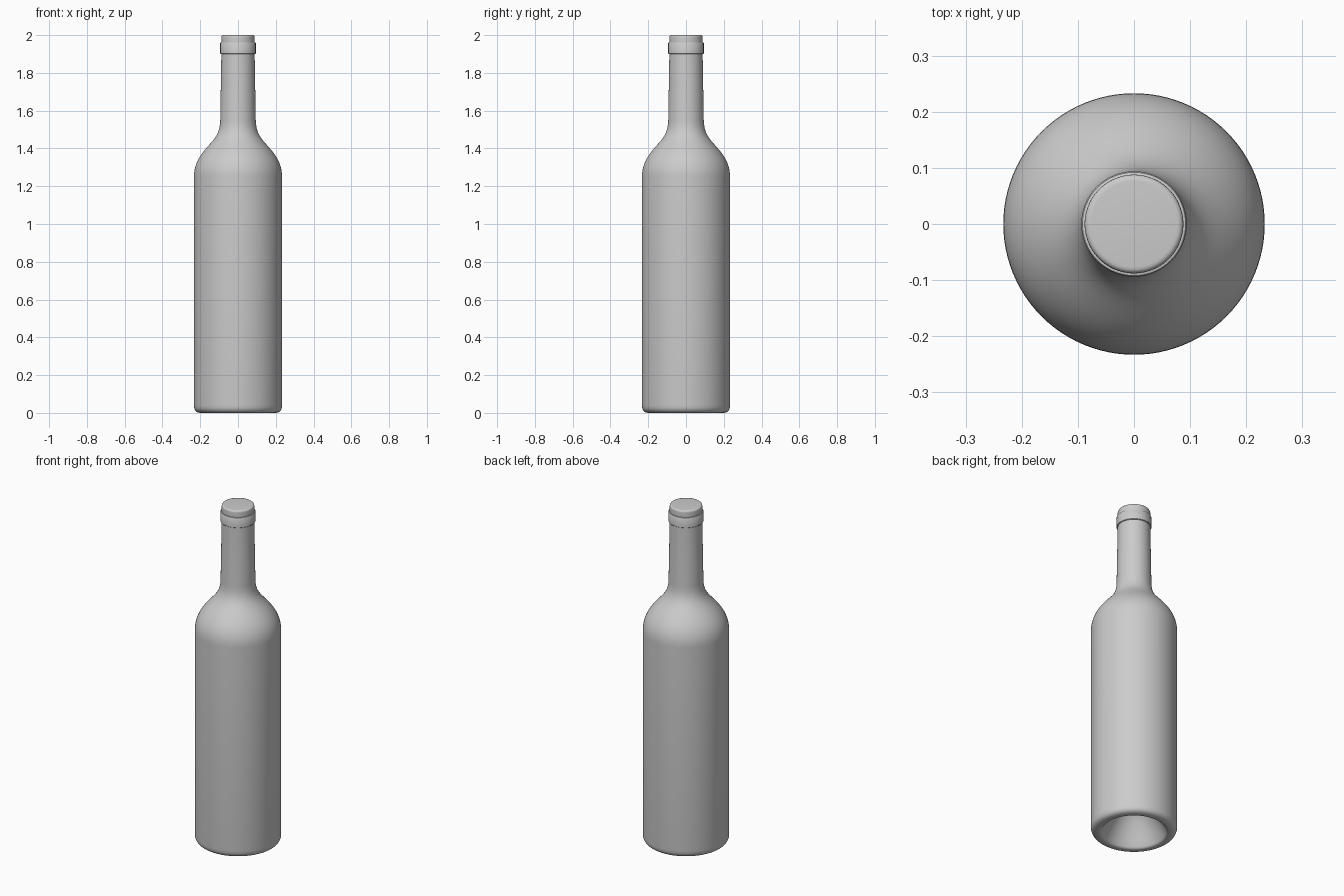
import bpy, bmesh, math

if "Cube" in bpy.data.objects:
    bpy.data.objects.remove(bpy.data.objects["Cube"])

SIDES = 96


def bezier(a, b, c, d, n=10):
    """Sample a cubic curve of (radius, height) points."""
    pts = []
    for i in range(n + 1):
        t = i / n
        w = ((1 - t) ** 3, 3 * t * (1 - t) ** 2, 3 * t * t * (1 - t), t ** 3)
        pts.append(tuple(sum(k * p[j] for k, p in zip(w, (a, b, c, d))) for j in (0, 1)))
    return pts


def lathe(name, profile):
    """Spin a (radius, height) profile around the z axis."""
    bm = bmesh.new()
    verts = [bm.verts.new((r, 0, z)) for r, z in profile]
    edges = [bm.edges.new(pair) for pair in zip(verts, verts[1:])]
    bmesh.ops.spin(bm, geom=verts + edges, cent=(0, 0, 0), axis=(0, 0, 1),
                   angle=2 * math.pi, steps=SIDES, use_duplicate=False)
    bmesh.ops.remove_doubles(bm, verts=bm.verts, dist=1e-5)
    bmesh.ops.recalc_face_normals(bm, faces=bm.faces)
    mesh = bpy.data.meshes.new(name)
    bm.to_mesh(mesh)
    bm.free()
    obj = bpy.data.objects.new(name, mesh)
    bpy.context.collection.objects.link(obj)
    bpy.ops.object.select_all(action='DESELECT')
    obj.select_set(True)
    bpy.context.view_layer.objects.active = obj
    bpy.ops.object.shade_smooth_by_angle(angle=math.radians(35))
    return obj


# Bottle: hollow punt underneath, rounded heel, straight body, shoulder, neck
punt = bezier((0, 0.2), (0.08, 0.2), (0.13, 0.09), (0.172, 0.012))
foot = bezier((0.172, 0.012), (0.178, 0), (0.185, 0), (0.195, 0), 4)
heel = bezier((0.195, 0), (0.22, 0), (0.233, 0.012), (0.233, 0.04), 6)
shoulder = bezier((0.233, 1.25), (0.233, 1.32), (0.20, 1.365), (0.165, 1.405))
neck = bezier((0.165, 1.405), (0.125, 1.45), (0.096, 1.475), (0.094, 1.55))
lathe("bottle", punt + foot[1:] + heel[1:] + shoulder + neck[1:] + [(0.088, 1.905)])

# Mouth: raised collar and closed cap with a softened rim
rim = bezier((0.088, 1.988), (0.088, 1.996), (0.084, 2.0), (0.076, 2.0), 5)
lathe("mouth_cap", [(0.087, 1.9), (0.092, 1.9), (0.094, 1.902), (0.094, 1.957),
                    (0.092, 1.96), (0.088, 1.961)] + rim + [(0, 2.0)])
